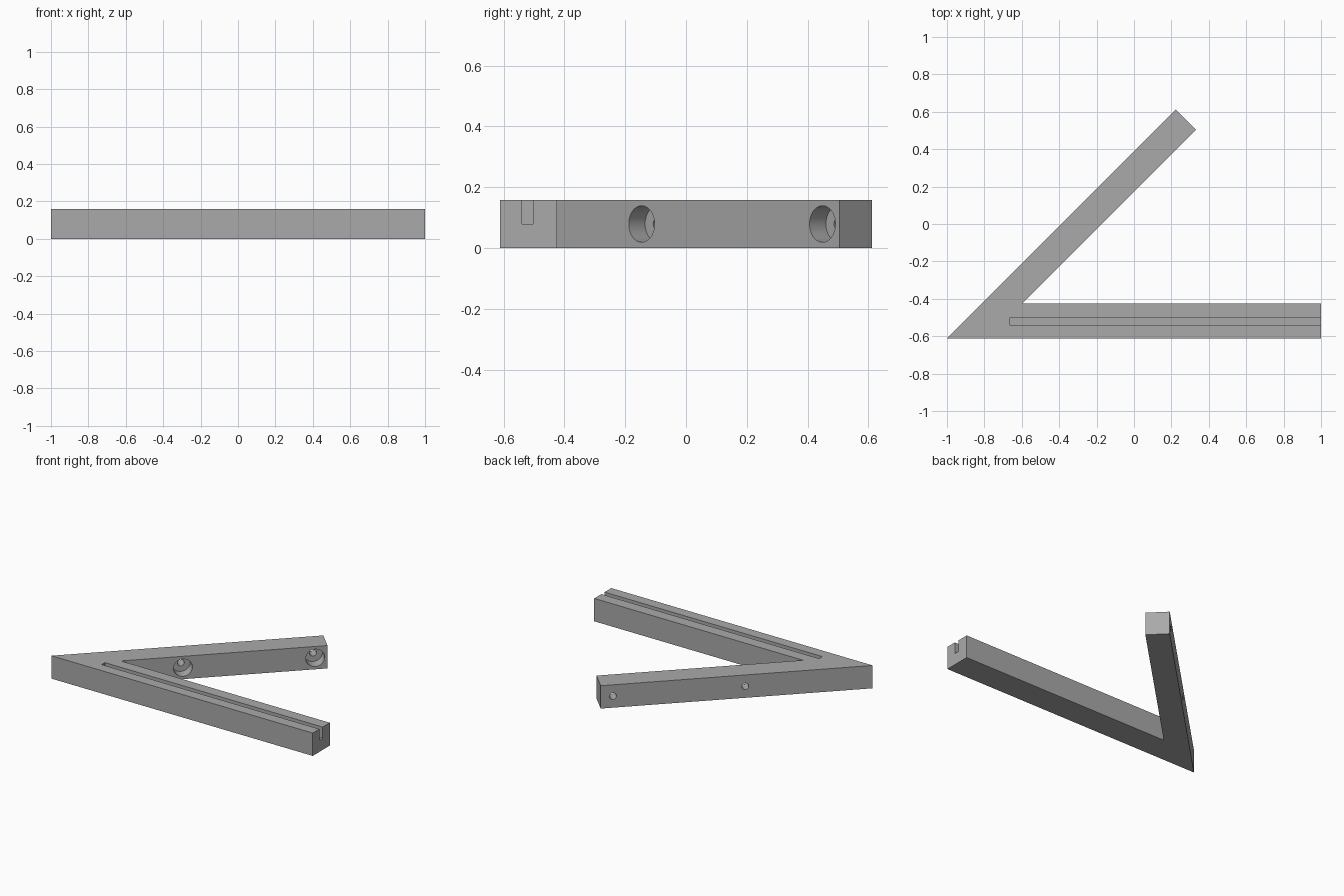
import bpy, bmesh, math
from mathutils import Vector, Matrix

cube = bpy.data.objects.get("Cube")
if cube:
    bpy.data.objects.remove(cube, do_unlink=True)

H = 0.158                    # bar height
HALF = 0.612                 # half depth
INNER = -0.425               # inner edge of the straight arm
WIDTH = 0.152                # thickness of the angled arm
STEP = WIDTH / math.sqrt(2)

grey = bpy.data.materials.new("plain grey")
grey.use_nodes = True
grey.diffuse_color = (0.4, 0.4, 0.4, 1)
grey.node_tree.nodes["Principled BSDF"].inputs["Base Color"].default_value = (0.4, 0.4, 0.4, 1)


def make_object(name, bm):
    bmesh.ops.recalc_face_normals(bm, faces=bm.faces)
    mesh = bpy.data.meshes.new(name)
    bm.to_mesh(mesh)
    bm.free()
    mesh.materials.append(grey)
    obj = bpy.data.objects.new(name, mesh)
    bpy.context.collection.objects.link(obj)
    return obj


def prism(name, outline, z0, z1):
    bm = bmesh.new()
    face = bm.faces.new([bm.verts.new((x, y, z0)) for x, y in outline])
    ext = bmesh.ops.extrude_face_region(bm, geom=[face])
    top = [v for v in ext["geom"] if isinstance(v, bmesh.types.BMVert)]
    bmesh.ops.translate(bm, verts=top, vec=(0, 0, z1 - z0))
    return make_object(name, bm)


def drill(name, start, end, radius):
    bm = bmesh.new()
    axis = end - start
    place = Matrix.Translation((start + end) / 2) @ axis.to_track_quat("Z", "Y").to_matrix().to_4x4()
    bmesh.ops.create_cone(bm, cap_ends=True, segments=48, radius1=radius, radius2=radius,
                          depth=axis.length, matrix=place)
    for f in bm.faces:
        f.smooth = len(f.verts) == 4
    return make_object(name, bm)


def cut(target, cutter):
    mod = target.modifiers.new(cutter.name, "BOOLEAN")
    mod.operation = "DIFFERENCE"
    mod.solver = "EXACT"
    mod.object = cutter
    bpy.context.view_layer.objects.active = target
    bpy.ops.object.modifier_apply(modifier=mod.name)
    bpy.data.objects.remove(cutter, do_unlink=True)


# V-shaped bracket body: straight arm plus arm at 45 degrees
tip_x = 2 * HALF - 1
end_x, end_y = tip_x + STEP, HALF - STEP
body = prism("angle_bracket", [
    (-1, -HALF), (1, -HALF), (1, INNER),
    (end_x - (end_y - INNER), INNER), (end_x, end_y), (tip_x, HALF)], 0, H)

# Slot along the straight arm, open at its right-hand end
cut(body, prism("slot_cutter", [
    (-0.666, -0.539), (1.1, -0.539), (1.1, -0.503), (-0.666, -0.503)], H / 2, H + 0.1))

# Counterbored screw holes through the angled arm
inward = Vector((-1, 1, 0)).normalized()
for y in (-0.146, 0.449):
    mouth = Vector((end_x - (end_y - y), y, H / 2))
    cut(body, drill("counterbore_cutter", mouth - inward * 0.05, mouth + inward * WIDTH / 2, 0.06))
    cut(body, drill("screw_cutter", mouth, mouth + inward * (WIDTH + 0.05), 0.022))

# Crisp edges, smooth bores
bpy.ops.object.select_all(action="DESELECT")
body.select_set(True)
bpy.context.view_layer.objects.active = body
bpy.ops.object.shade_smooth_by_angle(angle=math.radians(30))
